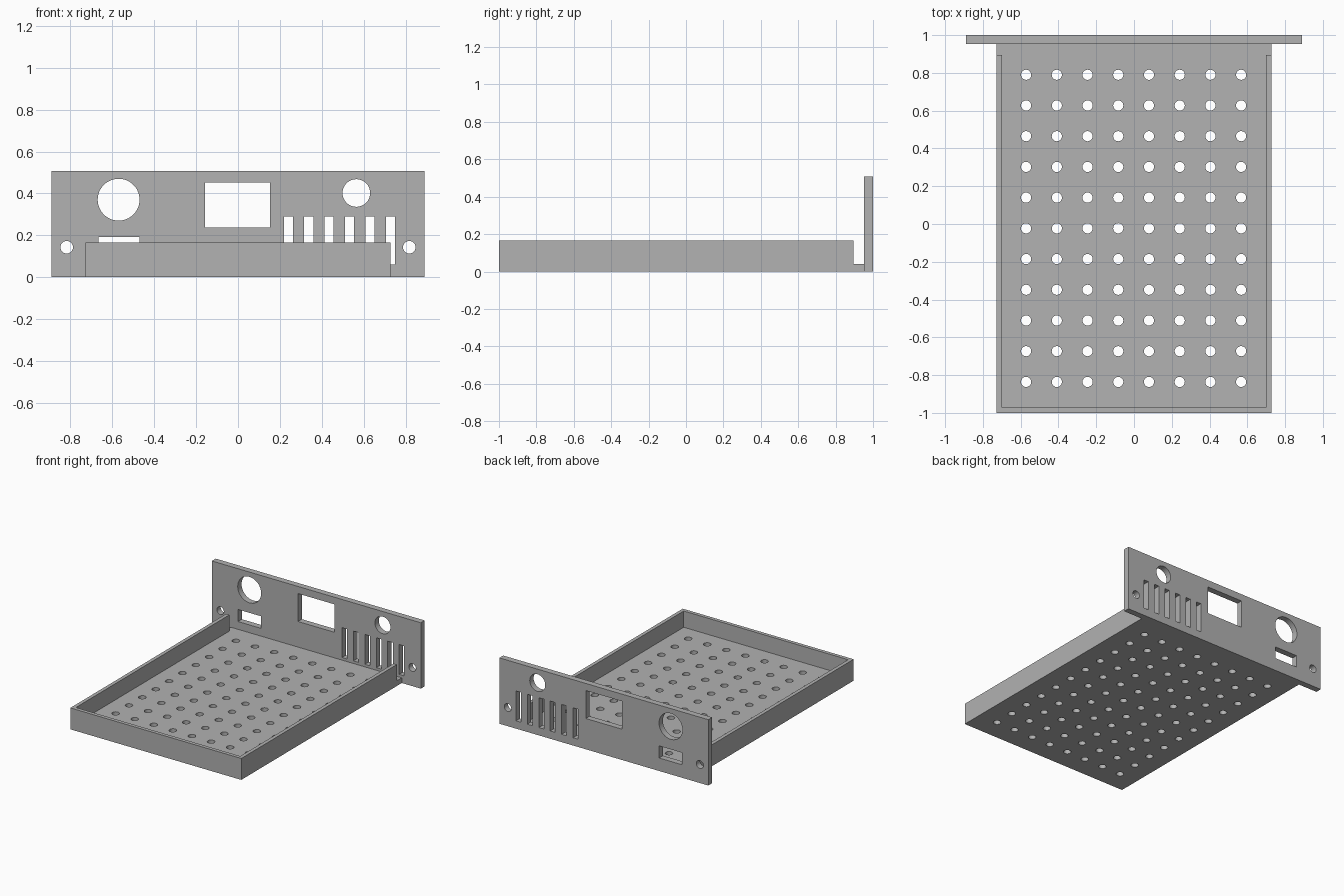
import bpy, bmesh, math
from mathutils import Matrix

cube = bpy.data.objects.get("Cube")
if cube:
    bpy.data.objects.remove(cube, do_unlink=True)

grey = bpy.data.materials.new("sheet_grey")
grey.use_nodes = True
COLOUR = (0.445, 0.445, 0.445, 1)
grey.diffuse_color = COLOUR
grey.node_tree.nodes["Principled BSDF"].inputs["Base Color"].default_value = COLOUR


def rect(x0, x1, y0, y1):
    return [(x0, y0), (x1, y0), (x1, y1), (x0, y1)]


def circle(cx, cy, r, n=32):
    return [(cx + r * math.cos(2 * math.pi * i / n),
             cy + r * math.sin(2 * math.pi * i / n)) for i in range(n)]


def plate(name, loops, depth, matrix):
    """Filled outline with holes, extruded from local z = 0 to depth."""
    curve = bpy.data.curves.new(name, "CURVE")
    curve.dimensions, curve.fill_mode = "2D", "BOTH"
    curve.extrude = depth / 2
    for loop in loops:
        spline = curve.splines.new("POLY")
        spline.points.add(len(loop) - 1)
        for point, (x, y) in zip(spline.points, loop):
            point.co = (x, y, 0, 1)
        spline.use_cyclic_u = True
    temp = bpy.data.objects.new(name, curve)
    bpy.context.collection.objects.link(temp)
    bpy.context.view_layer.update()
    graph = bpy.context.evaluated_depsgraph_get()
    mesh = bpy.data.meshes.new_from_object(temp.evaluated_get(graph))
    bpy.data.objects.remove(temp, do_unlink=True)
    bpy.data.curves.remove(curve)

    bm = bmesh.new()
    bm.from_mesh(mesh)
    bmesh.ops.remove_doubles(bm, verts=bm.verts, dist=1e-5)
    bm.transform(matrix @ Matrix.Translation((0, 0, depth / 2)))
    bmesh.ops.recalc_face_normals(bm, faces=bm.faces)
    bm.to_mesh(mesh)
    bm.free()
    mesh.name = name
    mesh.materials.clear()
    mesh.materials.append(grey)
    obj = bpy.data.objects.new(name, mesh)
    bpy.context.collection.objects.link(obj)
    bpy.ops.object.select_all(action="DESELECT")
    obj.select_set(True)
    bpy.context.view_layer.objects.active = obj
    bpy.ops.object.shade_smooth_by_angle(angle=math.radians(30))
    return obj


W, WALL, END, BACK = 0.728, 0.028, 0.895, 0.953
IN = W - WALL

# Perforated floor, widening to full width behind the walls
floor = [(-IN, -1 + WALL), (IN, -1 + WALL), (IN, END), (W, END),
         (W, BACK), (-W, BACK), (-W, END), (-IN, END)]
PITCH = 0.1626
vents = [circle((i - 3.5) * PITCH - 0.002, -0.836 + j * PITCH, 0.027, 20)
         for i in range(8) for j in range(11)]
plate("tray_floor", [floor] + vents, 0.04, Matrix.Identity(4))

# U-shaped rim: front wall and both side walls
rim = [(-W, -1), (W, -1), (W, END), (IN, END),
       (IN, -1 + WALL), (-IN, -1 + WALL), (-IN, END), (-W, END)]
plate("tray_walls", [rim], 0.165, Matrix.Identity(4))

# Upright connector panel with its cut-outs
cutouts = [circle(-0.57, 0.37, 0.1, 48),
           circle(0.565, 0.402, 0.066, 40),
           rect(-0.157, 0.153, 0.237, 0.452),
           rect(-0.667, -0.471, 0.1, 0.193)]
cutouts += [circle(s * 0.818, 0.143, 0.03, 24) for s in (-1, 1)]
cutouts += [rect(x, x + 0.043, 0.06, 0.29)
            for x in (0.219 + 0.0973 * i for i in range(6))]
upright = Matrix.Translation((0, 1, 0)) @ Matrix.Rotation(math.pi / 2, 4, "X")
plate("rear_panel", [rect(-0.89, 0.89, 0, 0.507)] + cutouts, 1 - BACK, upright)
